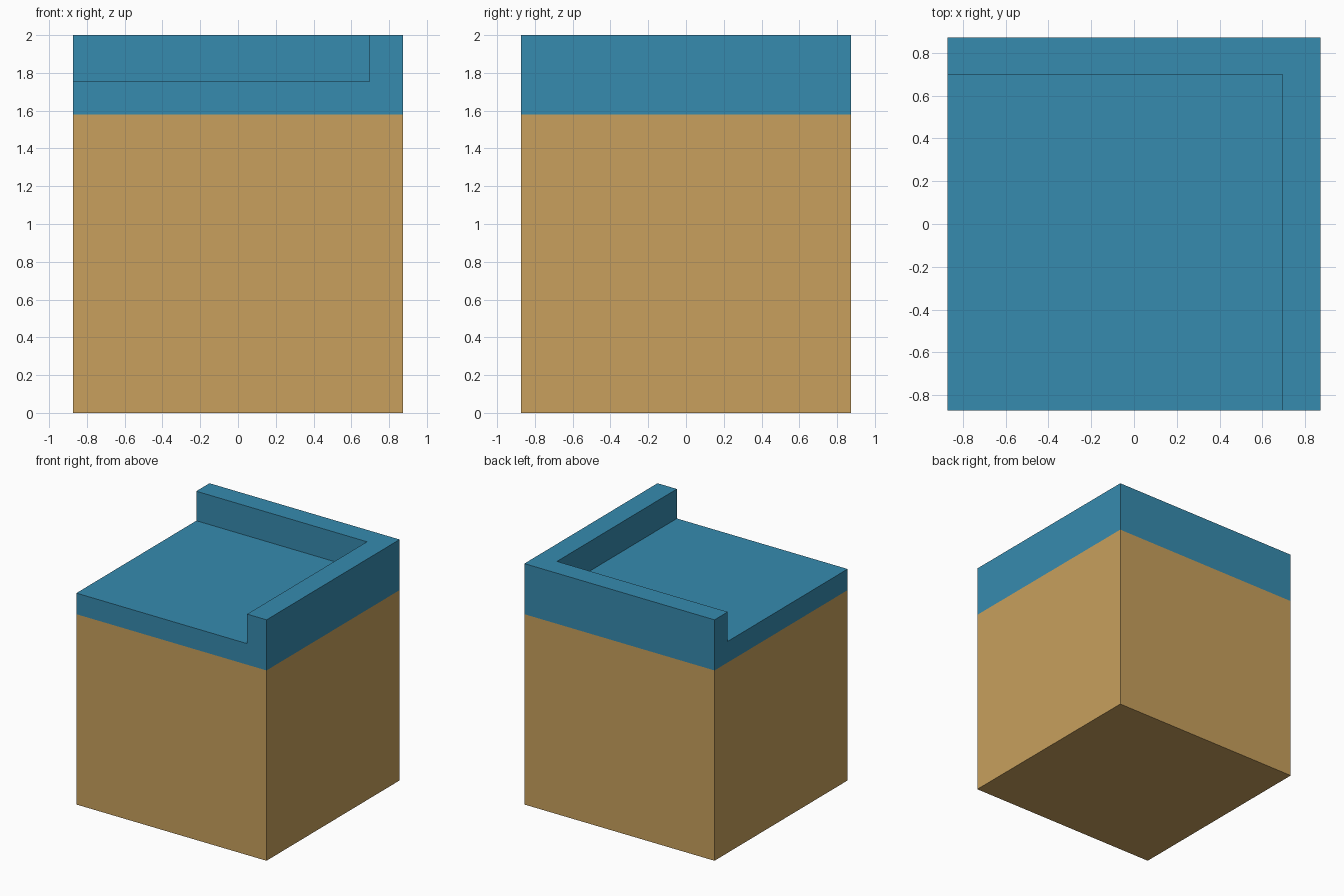
import bpy, bmesh
from mathutils import Matrix

if "Cube" in bpy.data.objects:
    bpy.data.objects.remove(bpy.data.objects["Cube"])

HALF = 0.873          # half width of the block
DECK, TOP = 1.755, 2.0  # recessed deck and rim top heights
BAND = 1.58           # colour change height
RIM_X, RIM_Y = 0.695, 0.70  # inner edges of the rim


def material(name, rgb):
    m = bpy.data.materials.new(name)
    m.diffuse_color = (*rgb, 1)
    m.use_nodes = True
    m.node_tree.nodes["Principled BSDF"].inputs["Base Color"].default_value = m.diffuse_color
    return m


# Block up to the deck height
bm = bmesh.new()
bmesh.ops.create_cube(bm, size=1, matrix=Matrix.Translation((0, 0, DECK / 2))
                      @ Matrix.Diagonal((2 * HALF, 2 * HALF, DECK, 1)))

# Cut lines for the colour band and the corner rim
for co, no in (((0, 0, BAND), (0, 0, 1)), ((RIM_X, 0, 0), (1, 0, 0)), ((0, RIM_Y, 0), (0, 1, 0))):
    bmesh.ops.bisect_plane(bm, geom=bm.verts[:] + bm.edges[:] + bm.faces[:],
                           plane_co=co, plane_no=no)

# Raised L-shaped rim along the right and back edges
rim = []
for f in bm.faces:
    c = f.calc_center_median()
    if c.z > DECK - 0.001 and (c.x > RIM_X or c.y > RIM_Y):
        rim.append(f)
new = bmesh.ops.extrude_face_region(bm, geom=rim)["geom"]
bmesh.ops.translate(bm, vec=(0, 0, TOP - DECK),
                    verts=[v for v in new if isinstance(v, bmesh.types.BMVert)])

# Blue above the band, tan below
for f in bm.faces:
    f.material_index = 1 if f.calc_center_median().z > BAND else 0
bmesh.ops.dissolve_limit(bm, angle_limit=0.01, verts=bm.verts[:], edges=bm.edges[:],
                         delimit={'MATERIAL'})
bmesh.ops.recalc_face_normals(bm, faces=bm.faces[:])

mesh = bpy.data.meshes.new("block_with_corner_rim")
bm.to_mesh(mesh)
bm.free()
mesh.materials.append(material("tan", (0.578, 0.352, 0.109)))
mesh.materials.append(material("blue", (0.037, 0.258, 0.429)))
bpy.context.collection.objects.link(bpy.data.objects.new("block_with_corner_rim", mesh))
